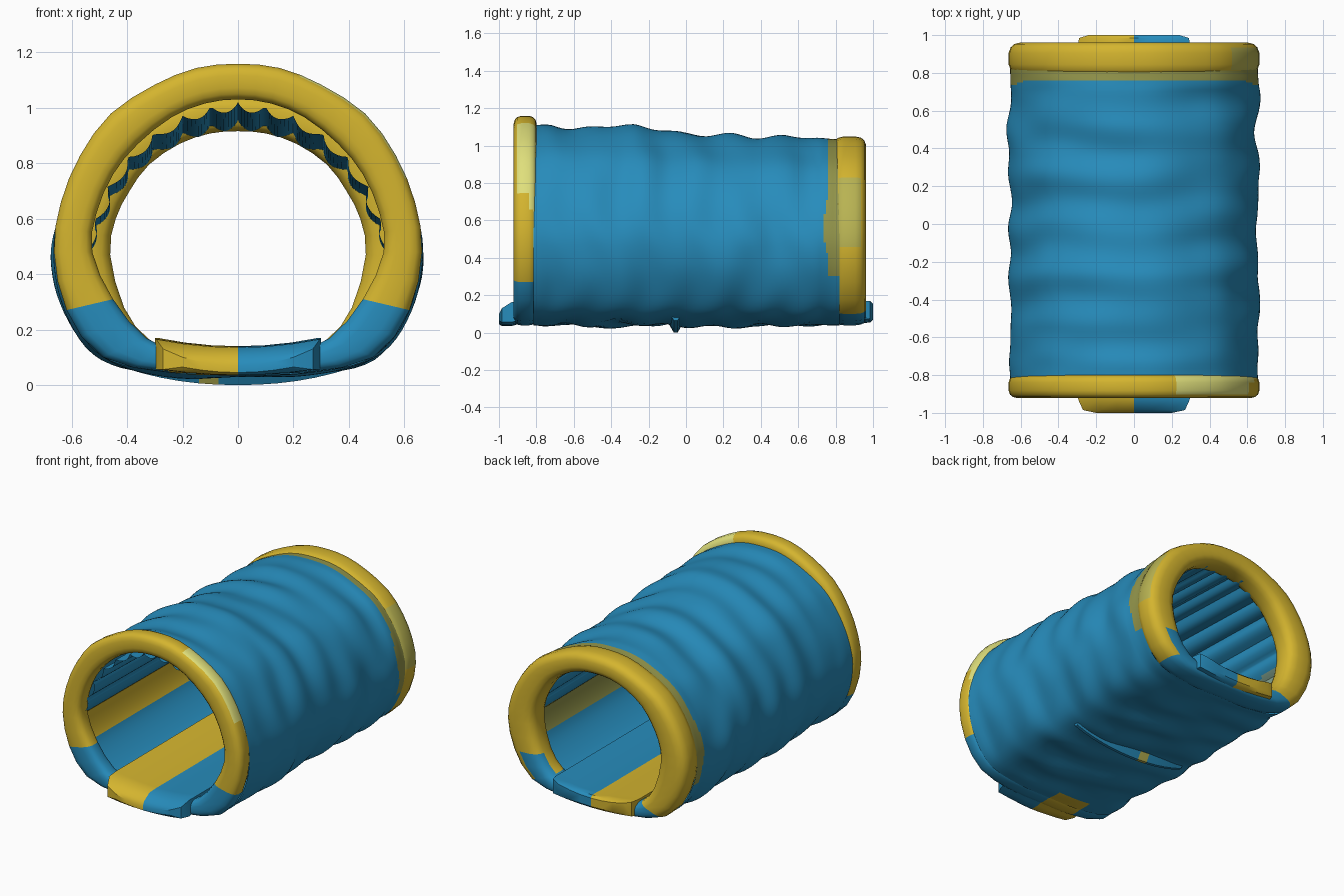
import bpy, bmesh, math
from mathutils import Vector, noise

if "Cube" in bpy.data.objects:
    bpy.data.objects.remove(bpy.data.objects["Cube"])


def mat(name, rgb):
    m = bpy.data.materials.new(name)
    m.diffuse_color = (*rgb, 1)
    m.use_nodes = True
    m.node_tree.nodes["Principled BSDF"].inputs["Base Color"].default_value = m.diffuse_color
    return m


MATS = [mat("blue_fabric", (0.02, 0.262, 0.5)), mat("yellow_fabric", (0.66, 0.46, 0.028)),
        mat("pale_yellow", (0.74, 0.74, 0.20)), mat("olive_yellow", (0.48, 0.45, 0.085)),
        mat("moss", (0.29, 0.30, 0.07)), mat("sage", (0.22, 0.35, 0.26))]
BLUE, YELLOW, PALE, OLIVE, MOSS, SAGE = range(6)

# Half profiles (x, z) from bottom centre to top centre
OUTER = [(0, .04), (.25, .045), (.49, .10), (.62, .27), (.665, .48), (.64, .66),
         (.57, .83), (.46, .98), (.3, 1.085), (.15, 1.145), (0, 1.16)]
INNER_FRONT = [(0, .12), (.2, .125), (.33, .17), (.45, .31), (.525, .48), (.51, .62),
               (.45, .76), (.36, .87), (.24, .965), (.12, 1.015), (0, 1.03)]
INNER_BACK = [(0, .12), (.2, .125), (.32, .165), (.41, .28), (.46, .47), (.44, .6),
              (.39, .7), (.32, .795), (.21, .87), (.1, .907), (0, .915)]
LINING = [(0, .12), (.2, .125), (.36, .15), (.51, .28), (.56, .47), (.53, .62),
          (.465, .765), (.37, .88), (.245, .97), (.12, 1.02), (0, 1.035)]


def loop(half, sub):
    """Mirror a half profile and smooth it into a closed loop."""
    p = [Vector(q) for q in half] + [Vector((-x, z)) for x, z in half[-2:0:-1]]
    n, out = len(p), []
    for i in range(n):
        a, b, c, d = (p[(i + k) % n] for k in (-1, 0, 1, 2))
        for s in range(sub):
            t = s / sub
            out.append(0.5 * (2 * b + (c - a) * t + (2 * a - 5 * b + 4 * c - d) * t * t
                              + (3 * b - a - 3 * c + d) * t ** 3))
    return out


def mesh_from_rows(name, rows, color, close_rows=False, caps=False, flip=False, angle=50):
    """Skin closed rows of points; color(centre, row, column) picks the material."""
    bm = bmesh.new()
    vs = [[bm.verts.new(p) for p in r] for r in rows]
    n, m = len(rows), len(rows[0])
    for i in range(n if close_rows else n - 1):
        for j in range(m):
            k, l = (i + 1) % n, (j + 1) % m
            f = bm.faces.new((vs[i][j], vs[i][l], vs[k][l], vs[k][j]))
            f.material_index = color(f.calc_center_median(), i, j)
    if caps:
        # End caps as strips between the upper and lower half of the row
        for r in (vs[0], vs[-1]):
            for s in range(m // 2 - 1):
                f = bm.faces.new((r[s], r[s + 1], r[m - 2 - s], r[m - 1 - s]))
                f.material_index = color(f.calc_center_median(), 0, 0)
    bmesh.ops.recalc_face_normals(bm, faces=bm.faces)
    if flip:
        bmesh.ops.reverse_faces(bm, faces=bm.faces)
    me = bpy.data.meshes.new(name)
    bm.to_mesh(me)
    bm.free()
    for x in MATS:
        me.materials.append(x)
    ob = bpy.data.objects.new(name, me)
    bpy.context.collection.objects.link(ob)
    bpy.context.view_layer.objects.active = ob
    ob.select_set(True)
    bpy.ops.object.shade_smooth_by_angle(angle=math.radians(angle))
    ob.select_set(False)


def lower_top(z, top):
    """Squash the upper part of the outer profile so its crown reaches top."""
    return z if z < .3 else .3 + (z - .3) * (top - .3) / .86


# Wrinkled outer skin, sagging towards the back
def crown(y):
    keys = [(-1, 1.125), (-.8, 1.11), (-.27, 1.10), (0, 1.06), (.8, 1.035), (1, 1.03)]
    for (a, za), (b, zb) in zip(keys, keys[1:]):
        if y <= b:
            return za + (zb - za) * (y - a) / (b - a)


def under_patch(c):
    return -.25 < c.x < 0 and c.z < .1 and c.y < -.72


def skin_color(c, i, j):
    if under_patch(c):
        return YELLOW
    bump = .03 * max(0, 1 - abs(c.z - .56) / .2)
    return MOSS if c.y > .762 - bump and c.z > .3 else BLUE


rows = []
ys = [-.815 + 1.515 * i / 62 for i in range(63)] + [.70 + .012 * i for i in range(1, 11)]
prof = loop(OUTER, 6)
for y in ys:
    row = []
    for p in prof:
        x, z = p.x * .985, lower_top(p.y, crown(y))
        d = Vector((x, z - .5)).normalized()
        ph = 3 * noise.noise(Vector((x * 1.6, z * 1.6, .3)))
        w = .006 * math.sin(y * 24 + ph * 2) + .022 * noise.noise(Vector((x * 2.2, y * 5.5, z * 2.2)))
        w *= min(1, max(0, (.8 - abs(y)) / .1))
        row.append((x + d.x * w, y, z + d.y * w))
    rows.append(row)
mesh_from_rows("outer_skin", rows, skin_color, angle=60)

# Inner lining with lengthwise padded ribs on the upper part
SUB = 10
rows = []
for i in range(25):
    y = -.85 + 1.73 * i / 24
    row = []
    for j, p in enumerate(loop(LINING, SUB)):
        v = Vector((p.x, lower_top(p.y, 1.16 - .08 * i / 24)))
        u = j / SUB - 4
        if 0 <= u <= 12:
            d = Vector((v.x, v.y - .5)).normalized()
            v = v - d * (.015 * min(1, u, 12 - u)
                         + .035 * abs(math.sin(math.pi * u * 14 / 12)) ** .7)
        row.append((v.x, y, v.y))
    rows.append(row)


def lining_color(c, i, j):
    if c.x < 0:
        if c.y > .5 and .17 < c.z < .48:
            return SAGE
        return YELLOW if .3 < c.z < .48 else BLUE
    return MOSS if .32 < c.z < .48 and c.y > -.3 else BLUE


mesh_from_rows("inner_lining", rows, lining_color, flip=True)


# Padded end rings with a rounded cross-section
def ring(name, inner, top, yc, half_depth, color):
    se = lambda v: math.copysign(abs(v) ** .65, v)
    rows = []
    for p, q in zip(loop(OUTER, 2), loop(inner, 2)):
        p = Vector((p.x, lower_top(p.y, top)))
        row = []
        for k in range(16):
            t = 2 * math.pi * (k + .5) / 16
            v = p.lerp(q, .5 - .5 * se(math.cos(t)))
            row.append((v.x, yc + half_depth * se(math.sin(t)), v.y))
        rows.append(row)
    mesh_from_rows(name, rows, color, close_rows=True)


def front_color(c, i, j):
    if i < 6 or i >= 34:
        return YELLOW if under_patch(c) else BLUE
    if c.x > .2 and ((c.z > .74 and (j <= 3 or j >= 14)) or (j in (0, 1, 2) and c.z > .66)
                     or (j in (1, 2) and c.z > .3)):
        return PALE
    return YELLOW


def back_color(c, i, j):
    outside = j <= 2 or j >= 14
    if i < 6:
        return YELLOW if i >= 4 and (outside or 7 <= j <= 10) else BLUE
    if i >= 34:
        return YELLOW if i < 36 else BLUE
    patch = (c.y < .81 and c.z > .4) or (c.x > .5 and .42 < c.z < .85 and c.y < .93)
    return OLIVE if outside and patch else YELLOW


ring("front_ring", INNER_FRONT, 1.16, -.86, .062, front_color)
ring("back_ring", INNER_BACK, 1.05, .875, .088, back_color)

# Floor mat: yellow left half, blue right half, tongues at both ends
rows = []
for y, lo, hi, w in [(-1, .045, .07, .2), (-.985, .036, .1, .27), (-.93, .036, .135, .295),
                     (-.85, .06, .138, .3), (.88, .06, .138, .3), (.94, .05, .14, .3),
                     (.985, .055, .14, .29), (1, .07, .125, .24)]:
    xs = [-1, -.66, -.33, 0, .33, .66, 1]
    up = [(w * s, y, hi + .03 * s * s) for s in xs]
    down = [(w * s, y, lo + .02 * s * s) for s in reversed(xs)]
    rows.append(up + down)
mesh_from_rows("floor_mat", rows, lambda c, i, j: YELLOW if c.x < 0 else BLUE,
               caps=True, angle=40)

# Narrow strap across the underside
rows = []
for k in range(13):
    x = -.42 + .84 * k / 12
    z = .065 * (abs(x) / .42) ** 2.2
    rows.append([(x, -.10, z + .06), (x, -.065, z), (x, -.045, z), (x, -.01, z + .06)])
mesh_from_rows("bottom_strap", rows,
               lambda c, i, j: OLIVE if -.12 < c.x < -.06 else BLUE, caps=True, angle=35)
